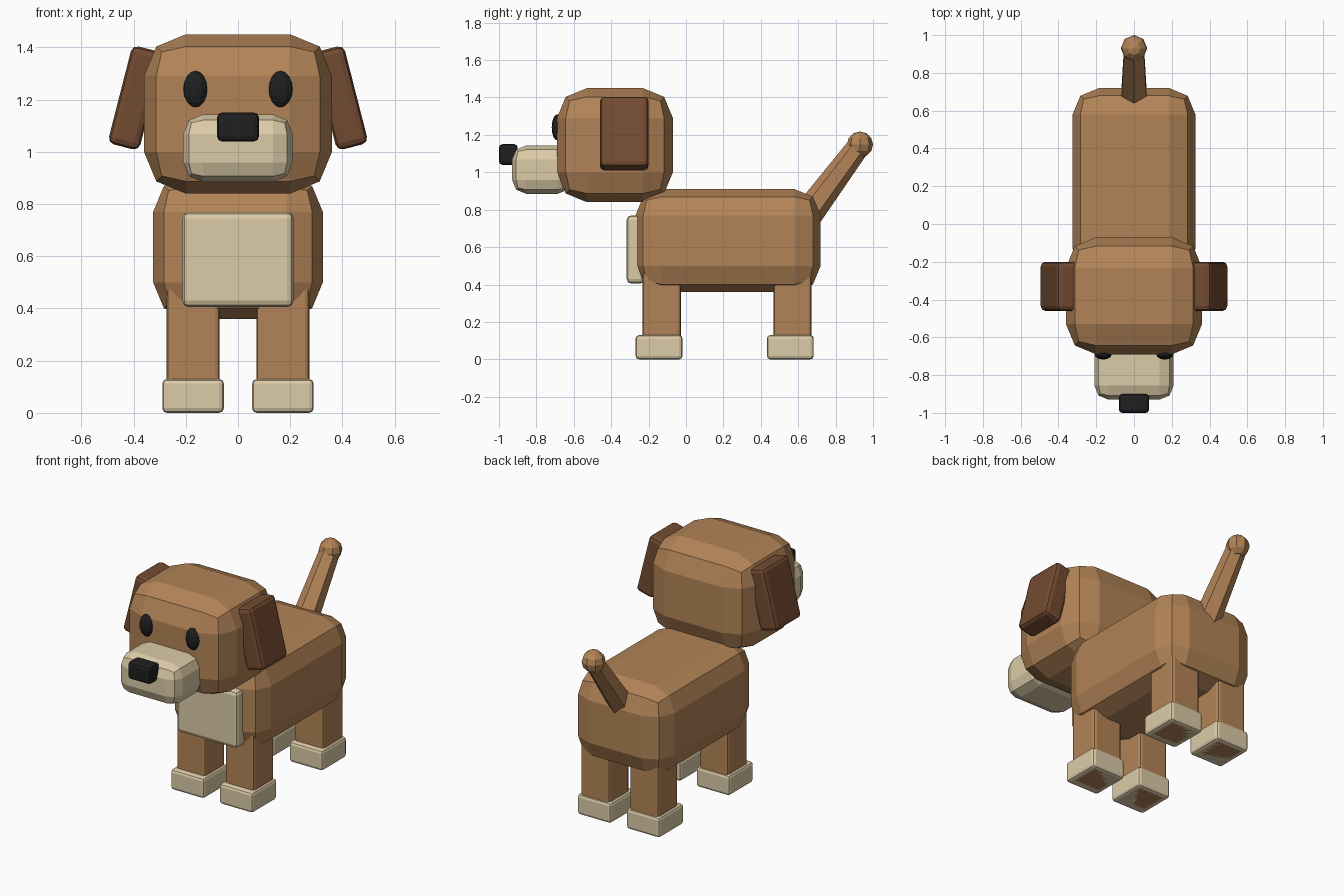
import bpy, bmesh, math
from mathutils import Matrix, Vector

if "Cube" in bpy.data.objects:
    bpy.data.objects.remove(bpy.data.objects["Cube"])


def material(name, rgb):
    m = bpy.data.materials.new(name)
    m.diffuse_color = (*rgb, 1)
    m.use_nodes = True
    m.node_tree.nodes["Principled BSDF"].inputs["Base Color"].default_value = m.diffuse_color
    return m


BROWN = material("tan_fur", (0.45, 0.23, 0.095))
DARK = material("dark_fur", (0.17, 0.07, 0.03))
CREAM = material("cream_fur", (0.72, 0.60, 0.39))
BLACK = material("black", (0.015, 0.014, 0.014))


def finish(name, bm, mat):
    mesh = bpy.data.meshes.new(name)
    bm.to_mesh(mesh)
    bm.free()
    mesh.materials.append(mat)
    ob = bpy.data.objects.new(name, mesh)
    bpy.context.collection.objects.link(ob)
    return ob


def box(name, lo, hi, bevel, mat, tilt=0.0):
    """Bevelled box between two corners, tilted about its own y axis."""
    lo, hi = Vector(lo), Vector(hi)
    bm = bmesh.new()
    bmesh.ops.create_cube(bm, size=1, matrix=Matrix.Diagonal((*(hi - lo), 1)))
    ob = finish(name, bm, mat)
    ob.location = (lo + hi) / 2
    ob.rotation_euler.y = tilt
    mod = ob.modifiers.new("Bevel", 'BEVEL')
    mod.width = bevel
    mod.segments = 2
    mod.limit_method = 'NONE'
    return ob


def ball(name, centre, radii, u, v, mat):
    bm = bmesh.new()
    bmesh.ops.create_uvsphere(bm, u_segments=u, v_segments=v, radius=1,
                              matrix=Matrix.Diagonal((*radii, 1)))
    ob = finish(name, bm, mat)
    ob.location = centre
    return ob


# Torso, chest patch and head
box("body", (-0.325, -0.27, 0.36), (0.325, 0.72, 0.91), 0.14, BROWN)
box("chest_patch", (-0.213, -0.317, 0.405), (0.213, -0.22, 0.77), 0.025, CREAM)
box("head", (-0.36, -0.69, 0.84), (0.36, -0.07, 1.45), 0.16, BROWN)
box("muzzle", (-0.21, -0.93, 0.885), (0.21, -0.61, 1.143), 0.075, CREAM)
box("nose", (-0.08, -1.0, 1.04), (0.08, -0.90, 1.15), 0.018, BLACK)

# Paired parts
for s, side in ((-1, "left"), (1, "right")):
    ball(f"{side}_eye", (0.163 * s, -0.688, 1.24), (0.046, 0.03, 0.07), 12, 8, BLACK)
    x = 0.392 * s
    box(f"{side}_ear", (x - 0.062, -0.46, 1.013), (x + 0.062, -0.20, 1.4), 0.025,
        DARK, tilt=-0.25 * s)
    x = 0.172 * s
    for end, leg_y, paw_y in (("front", -0.13, -0.144), ("back", 0.57, 0.558)):
        box(f"{end}_{side}_leg", (x - 0.102, leg_y - 0.102, 0),
            (x + 0.102, leg_y + 0.102, 0.5), 0.018, BROWN)
        box(f"{end}_{side}_paw", (x - 0.118, paw_y - 0.125, 0),
            (x + 0.118, paw_y + 0.125, 0.13), 0.018, CREAM)

# Six-sided tapered tail with a ball tip
base, tip = Vector((0, 0.64, 0.76)), Vector((0, 0.93, 1.148))
d = tip - base
bm = bmesh.new()
bmesh.ops.create_cone(bm, cap_ends=True, segments=6, radius1=0.08, radius2=0.06,
                      depth=d.length)
tail = finish("tail", bm, BROWN)
tail.location = (base + tip) / 2
tail.rotation_euler.x = -math.atan2(d.y, d.z)
ball("tail_tip", tip, (0.07, 0.07, 0.07), 8, 6, BROWN)
